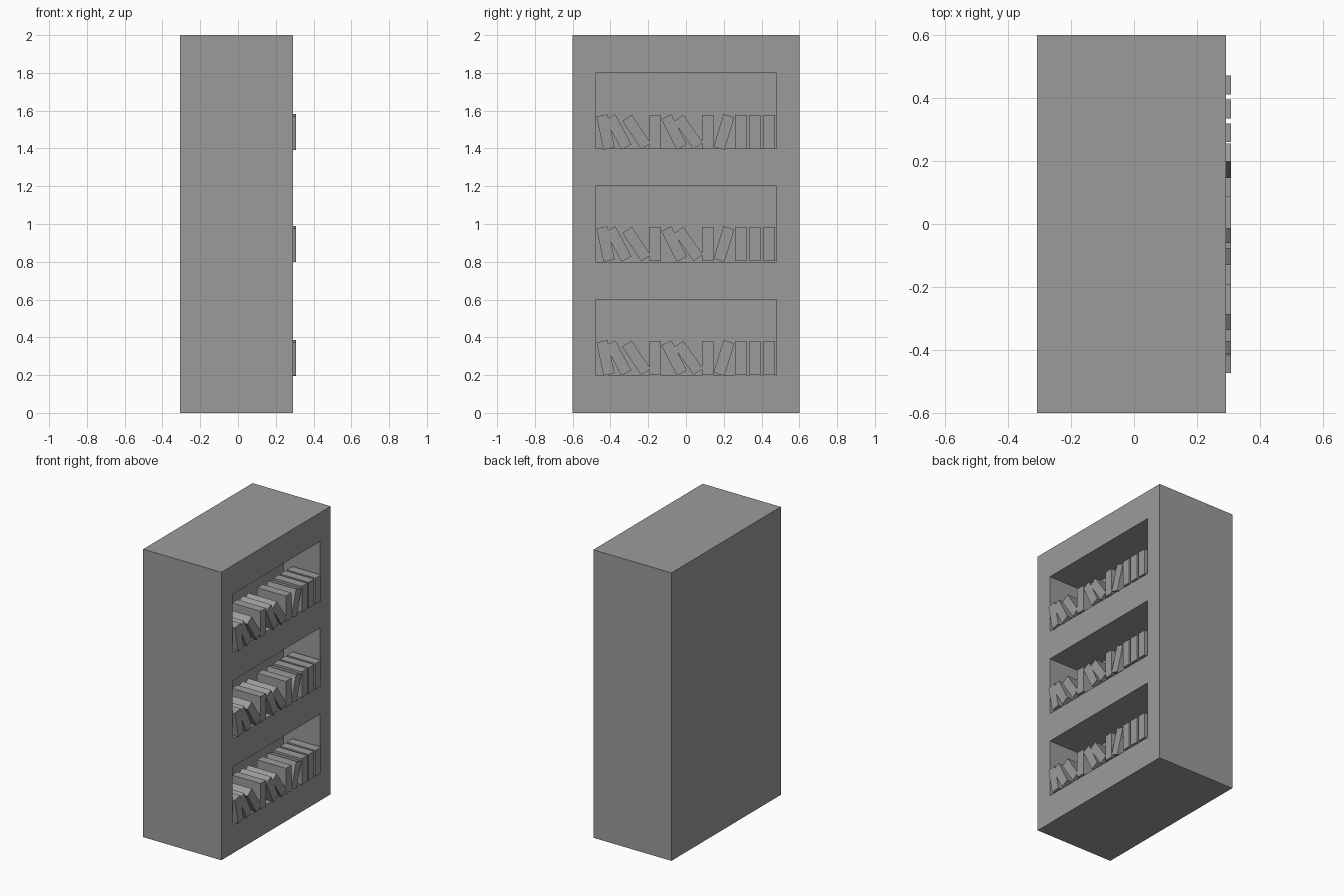
import bpy
import math

if "Cube" in bpy.data.objects:
    bpy.data.objects.remove(bpy.data.objects["Cube"], do_unlink=True)

GREY = (0.33, 0.33, 0.33, 1.0)
grey = bpy.data.materials.new("plain grey")
grey.use_nodes = True
grey.diffuse_color = GREY
grey.node_tree.nodes["Principled BSDF"].inputs["Base Color"].default_value = GREY

BACK, FACE, BOOK_FACE = -0.308, 0.292, 0.308
NICHE_DEPTH = 0.28
BOOK_DEPTH, BOOK_WIDTH, BOOK_HEIGHT = 0.22, 0.06, 0.18


def box(name, center, size, tilt=0.0):
    """Box of the given size, leaning about the x axis by tilt degrees."""
    bpy.ops.mesh.primitive_cube_add(size=1, location=center)
    ob = bpy.context.object
    ob.name = name
    ob.scale = size
    ob.rotation_euler.x = math.radians(tilt)
    bpy.ops.object.transform_apply(location=False, rotation=True, scale=True)
    ob.data.materials.append(grey)
    return ob


# Solid case, with three niches cut into its open side
case = box("bookcase", ((BACK + FACE) / 2, 0, 1), (FACE - BACK, 1.2, 2))
for i in range(3):
    cutter = box(f"niche_cutter_{i + 1}", (FACE, 0, 0.4 + 0.6 * i),
                 (NICHE_DEPTH * 2, 0.96, 0.4))
    cutter.hide_render = True
    cut = case.modifiers.new("niche", 'BOOLEAN')
    cut.operation = 'DIFFERENCE'
    cut.solver = 'EXACT'
    cut.object = cutter
    bpy.context.view_layer.objects.active = case
    bpy.ops.object.modifier_apply(modifier=cut.name)
    bpy.data.objects.remove(cutter, do_unlink=True)

# The same row of books on each shelf: (y position, lean in degrees)
ROW = [(-0.426, 12), (-0.358, 28), (-0.262, 34), (-0.162, 0), (-0.063, 27),
       (0.013, 35), (0.115, 0), (0.201, -17), (0.29, 0), (0.365, 0), (0.441, 0)]
for shelf, height in enumerate((0.291, 0.894, 1.487)):
    for n, (y, lean) in enumerate(ROW):
        box(f"book_{shelf + 1}_{n + 1}", (BOOK_FACE - BOOK_DEPTH / 2, y, height),
            (BOOK_DEPTH, BOOK_WIDTH, BOOK_HEIGHT), lean)
